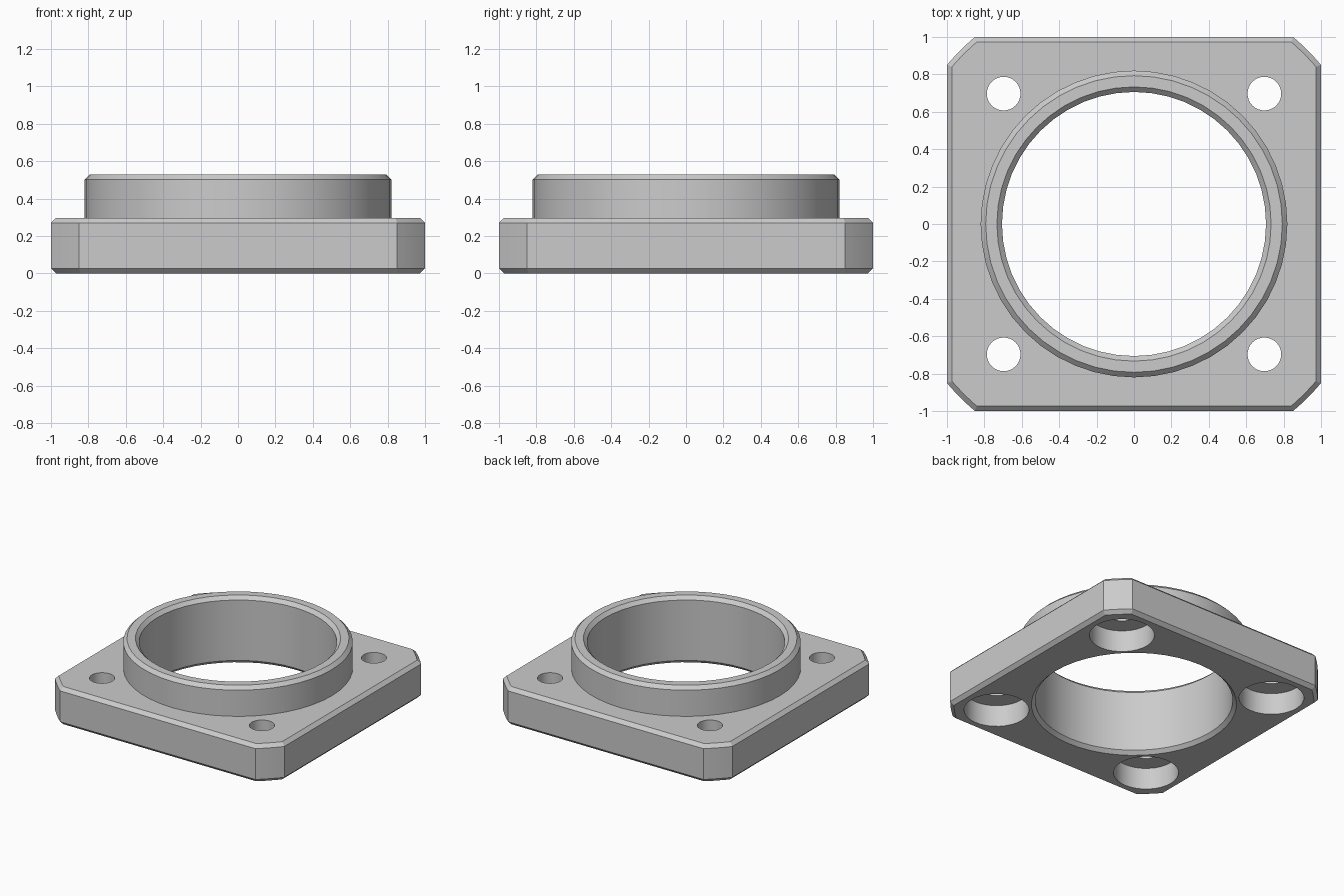
import bpy, bmesh, math

default = bpy.data.objects.get("Cube")
if default:
    bpy.data.objects.remove(default, do_unlink=True)

metal = bpy.data.materials.new("light grey metal")
metal.use_nodes = True
GREY = (0.6, 0.6, 0.6, 1)
metal.diffuse_color = GREY
metal.node_tree.nodes["Principled BSDF"].inputs["Base Color"].default_value = GREY


def stack(name, rings):
    """Closed solid from a stack of matching rings, bottom to top."""
    bm = bmesh.new()
    loops = [[bm.verts.new(p) for p in ring] for ring in rings]
    n = len(loops[0])
    for low, high in zip(loops, loops[1:]):
        for i in range(n):
            j = (i + 1) % n
            bm.faces.new((low[i], low[j], high[j], high[i]))
    bm.faces.new(loops[0][::-1])
    bm.faces.new(loops[-1])
    mesh = bpy.data.meshes.new(name)
    bm.to_mesh(mesh)
    bm.free()
    mesh.materials.append(metal)
    obj = bpy.data.objects.new(name, mesh)
    bpy.context.collection.objects.link(obj)
    return obj


def turned(name, profile, sides, x=0, y=0):
    """Round solid from (radius, height) pairs."""
    turn = 2 * math.pi / sides
    return stack(name, [[(x + r * math.cos(i * turn), y + r * math.sin(i * turn), z)
                         for i in range(sides)] for r, z in profile])


def plate_ring(inset, z, steps=4):
    """Square outline whose corners are trimmed by a large circle."""
    half, radius = 1 - inset, 1.313 - inset
    start = math.acos(half / radius)
    sweep = math.pi / 2 - 2 * start
    angles = [q * math.pi / 2 + start + sweep * k / steps
              for q in range(4) for k in range(steps + 1)]
    return [(radius * math.cos(a), radius * math.sin(a), z) for a in angles]


def combine(target, tool, operation):
    mod = target.modifiers.new(operation, 'BOOLEAN')
    mod.operation = operation
    mod.solver = 'EXACT'
    mod.object = tool
    bpy.context.view_layer.objects.active = target
    bpy.ops.object.modifier_apply(modifier=mod.name)
    bpy.data.objects.remove(tool, do_unlink=True)


# Square base plate with chamfered rims
flange = stack("flange_with_collar", [plate_ring(0.027, 0), plate_ring(0, 0.027),
                                      plate_ring(0, 0.27), plate_ring(0.027, 0.297)])

# Raised round collar
collar = turned("collar", [(0.82, 0.15), (0.82, 0.503), (0.793, 0.53)], 48)
combine(flange, collar, 'UNION')

# Central bore, chamfered at both ends
bore = turned("bore_cutter", [(0.753, -0.02), (0.733, 0), (0.706, 0.027),
                              (0.706, 0.503), (0.733, 0.53), (0.753, 0.55)], 48)
combine(flange, bore, 'DIFFERENCE')

# Corner screw holes, counterbored from below
for sx in (-1, 1):
    for sy in (-1, 1):
        hole = turned("hole_cutter", [(0.232, -0.1), (0.232, 0.17), (0.09, 0.17),
                                      (0.09, 0.4)], 32, 0.697 * sx, 0.697 * sy)
        combine(flange, hole, 'DIFFERENCE')

# Smooth round walls, crisp chamfers
bpy.ops.object.select_all(action='DESELECT')
flange.select_set(True)
bpy.context.view_layer.objects.active = flange
bpy.ops.object.shade_smooth_by_angle(angle=math.radians(25))
